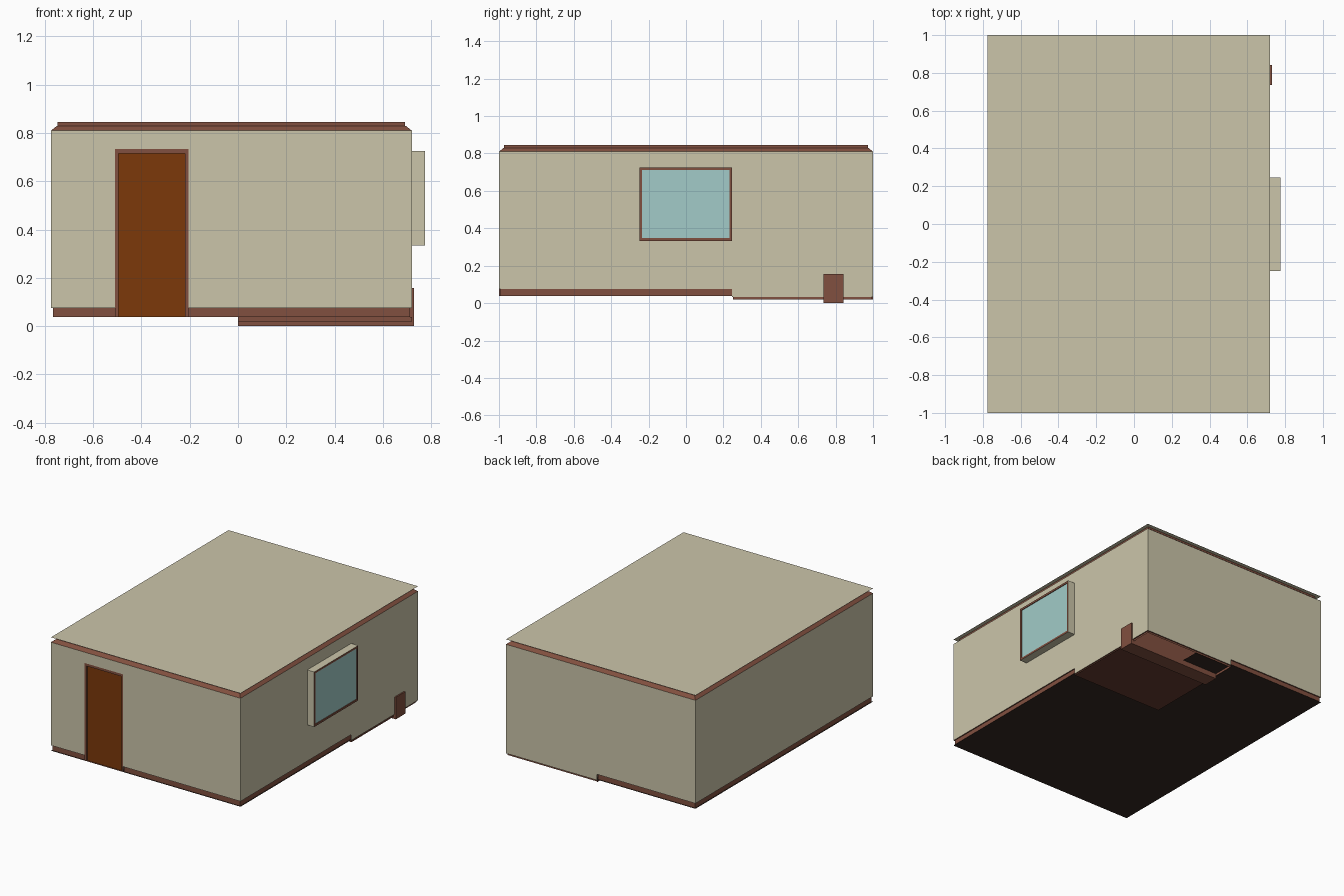
import bpy

if "Cube" in bpy.data.objects:
    bpy.data.objects.remove(bpy.data.objects["Cube"])

X0, X1, Y0, Y1 = -0.775, 0.72, -1.0, 1.0
FLOOR, SUNK, WALL_LOW, WALL_TOP, CEIL = 0.037, 0.02, 0.075, 0.81, 0.845


def material(name, rgb):
    m = bpy.data.materials.new(name)
    m.diffuse_color = (*rgb, 1)
    m.use_nodes = True
    m.node_tree.nodes["Principled BSDF"].inputs["Base Color"].default_value = m.diffuse_color
    return m


BEIGE = material("beige_plaster", (0.60, 0.56, 0.40))
TRIM = material("brown_trim", (0.22, 0.08, 0.05))
DOOR = material("door_wood", (0.20, 0.04, 0.003))
GLASS = material("window_glass", (0.36, 0.60, 0.58))
DARK = material("dark_floor", (0.035, 0.022, 0.017))
STEP = material("entry_wood", (0.13, 0.045, 0.028))


def mesh(name, verts, faces, mat):
    me = bpy.data.meshes.new(name)
    me.from_pydata(verts, [], faces)
    me.materials.append(mat)
    ob = bpy.data.objects.new(name, me)
    bpy.context.collection.objects.link(ob)
    return ob


def panels(name, axis, pos, rects, mat):
    """Flat rectangles (u0, u1, v0, v1) on the plane axis = pos."""
    verts, faces = [], []
    for u0, u1, v0, v1 in rects:
        n = len(verts)
        for u, v in ((u0, v0), (u1, v0), (u1, v1), (u0, v1)):
            p = [u, v]
            p.insert(axis, pos)
            verts.append(p)
        faces.append((n, n + 1, n + 2, n + 3))
    return mesh(name, verts, faces, mat)


def moulding(name, path, profile, mat, closed=False):
    """Profile (inset, height) carried along the room outline."""
    verts, faces, k = [], [], len(profile)
    for x, y in path:
        for d, z in profile:
            verts.append((min(max(x, X0 + d), X1 - d), min(max(y, Y0 + d), Y1 - d), z))
    n = len(path)
    for i in range(n if closed else n - 1):
        a, b = i * k, (i + 1) % n * k
        faces += [(a + j, b + j, b + j + 1, a + j + 1) for j in range(k - 1)]
    return mesh(name, verts, faces, mat)


def box(name, x0, x1, y0, y1, z0, z1, mat):
    verts = [(x, y, z) for x in (x0, x1) for y in (y0, y1) for z in (z0, z1)]
    faces = [(0, 1, 3, 2), (4, 6, 7, 5), (0, 4, 5, 1), (2, 3, 7, 6), (0, 2, 6, 4), (1, 5, 7, 3)]
    return mesh(name, verts, faces, mat)


def ring(o, t):
    """Four rectangles framing the inside of outline o with width t."""
    a, b, c, d = o
    return [(a, a + t, c, d), (b - t, b, c, d), (a + t, b - t, c, c + t), (a + t, b - t, d - t, d)]


def sleeve(name, axis, p0, p1, o, mat):
    """Four-sided open tube joining outline o at p0 and p1."""
    verts = []
    for pos in (p0, p1):
        for u, v in ((o[0], o[2]), (o[1], o[2]), (o[1], o[3]), (o[0], o[3])):
            p = [u, v]
            p.insert(axis, pos)
            verts.append(p)
    return mesh(name, verts, [(i, (i + 1) % 4, (i + 1) % 4 + 4, i + 4) for i in range(4)], mat)


# Walls: thin shells with openings for door, window and sunken entry
panels("front_wall", 1, Y0, [(X0, -0.51, WALL_LOW, WALL_TOP), (-0.205, X1, WALL_LOW, WALL_TOP),
                             (-0.51, -0.205, 0.733, WALL_TOP)], BEIGE)
panels("left_wall", 0, X0, [(Y0, Y1, WALL_LOW, WALL_TOP)], BEIGE)
panels("back_wall", 1, Y1, [(X0, X1, WALL_LOW, WALL_TOP), (0, X1, 0.033, WALL_LOW)], BEIGE)
WIN = (-0.248, 0.247, 0.333, 0.725)
panels("right_wall", 0, X1, [(Y0, WIN[0], WALL_LOW, WALL_TOP), (WIN[1], Y1, 0.033, WALL_TOP),
                             (WIN[0], WIN[1], WALL_LOW, WIN[2]),
                             (WIN[0], WIN[1], WIN[3], WALL_TOP)], BEIGE)

# Ceiling and stepped crown moulding
panels("ceiling", 2, CEIL, [(X0, X1, Y0, Y1)], BEIGE)
moulding("crown_moulding", [(X0, Y0), (X1, Y0), (X1, Y1), (X0, Y1)],
         [(0, WALL_TOP), (0.025, 0.83), (0.028, 0.83), (0.028, CEIL)], TRIM, True)

# Baseboards, interrupted by the door and the entry
BASE = [(0, WALL_LOW), (0.008, WALL_LOW), (0.008, FLOOR)]
moulding("baseboard_right", [(-0.205, Y0), (X1, Y0), (X1, 0.25)], BASE, TRIM)
moulding("baseboard_left", [(0, Y1), (X0, Y1), (X0, Y0), (-0.51, Y0)], BASE, TRIM)

# Main floor around the sunken entry
panels("floor", 2, FLOOR, [(X0, 0, Y0, Y1), (0, X1, Y0, 0.25), (0, 0.28, 0.84, Y1)], DARK)

# Sunken entry: low floor, edge trim and crossing divider
panels("entry_floor", 2, SUNK, [(0, X1, 0.25, 0.73)], STEP)
moulding("entry_trim", [(X1, 0.25), (X1, Y1), (0, Y1)],
         [(0, 0.033), (0.008, 0.033), (0.008, SUNK)], TRIM)
panels("entry_riser_front", 1, 0.25, [(0, X1, SUNK, FLOOR)], TRIM)
panels("entry_riser_side", 0, 0, [(0.25, Y1, SUNK, FLOOR)], TRIM)
box("entry_divider", 0, 0.73, 0.735, 0.842, 0, 0.157, TRIM)

# Door set back in its frame
FRAME = (-0.51, -0.205, FLOOR, 0.733)
LEAF = (-0.495, -0.22, FLOOR, 0.715)
panels("door_frame", 1, Y0, [(FRAME[0], LEAF[0], FLOOR, 0.733), (LEAF[1], FRAME[1], FLOOR, 0.733),
                             (LEAF[0], LEAF[1], LEAF[3], 0.733)], TRIM)
sleeve("door_jamb", 1, Y0, Y0 + 0.012, LEAF, TRIM)
panels("door", 1, Y0 + 0.012, [LEAF], DOOR)

# Projecting window: plaster sleeve, trim frame and pane
WX = 0.775
sleeve("window_sleeve", 0, X1, WX, WIN, BEIGE)
panels("window_frame", 0, WX, ring(WIN, 0.014), TRIM)
PANE = (WIN[0] + 0.014, WIN[1] - 0.014, WIN[2] + 0.014, WIN[3] - 0.014)
sleeve("window_rebate", 0, WX - 0.005, WX, PANE, TRIM)
panels("window_pane", 0, WX - 0.005, [PANE], GLASS)
